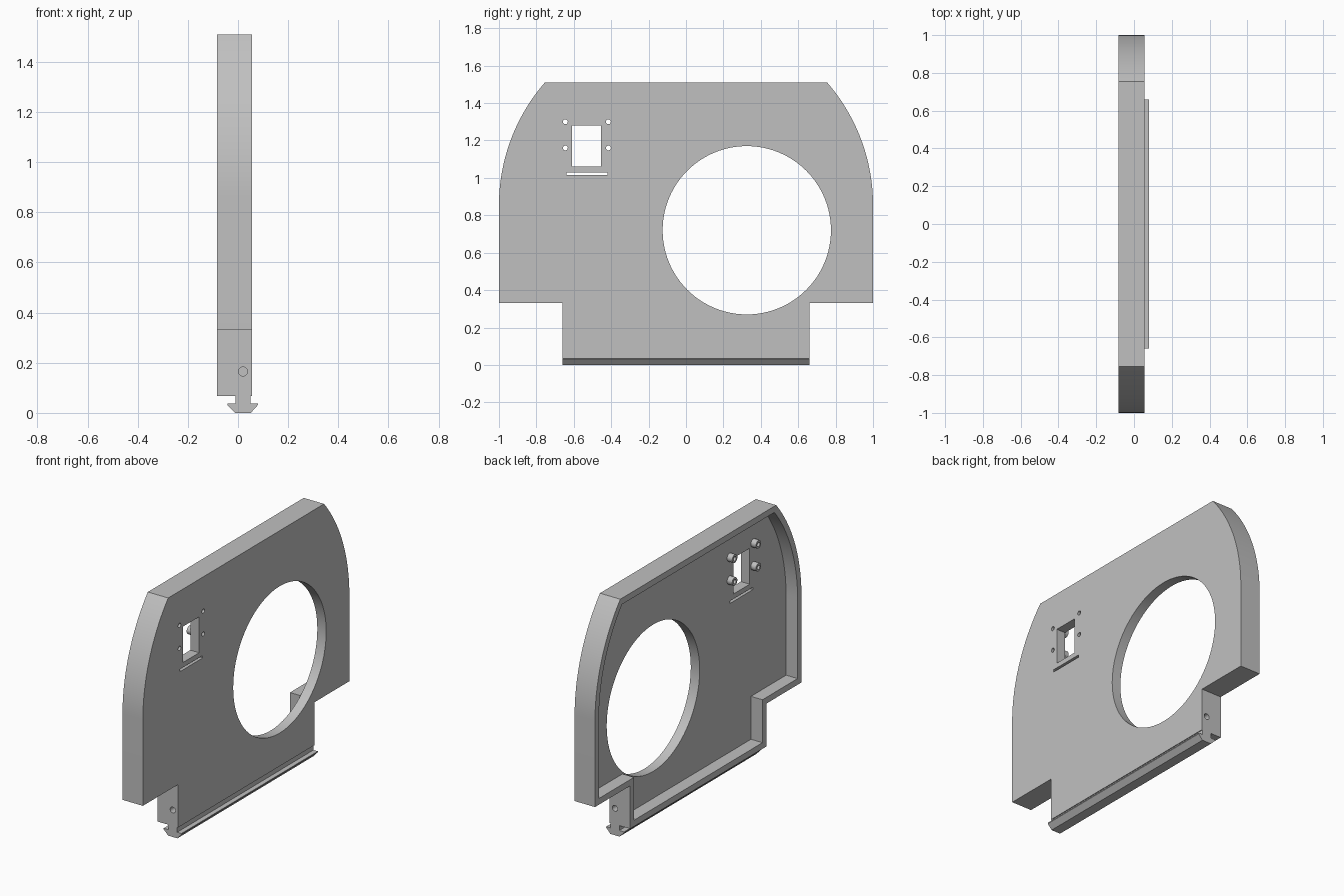
import bpy, bmesh, math

if "Cube" in bpy.data.objects:
    bpy.data.objects.remove(bpy.data.objects["Cube"], do_unlink=True)

grey = bpy.data.materials.new("plain_grey")
grey.use_nodes = True
grey.diffuse_color = (0.53, 0.53, 0.53, 1)
grey.node_tree.nodes["Principled BSDF"].inputs["Base Color"].default_value = grey.diffuse_color

BACK, WEB, FACE = -0.083, -0.005, 0.055   # open rim, panel inside, panel outside
RIM = 0.038


def prism(name, points, start, end, axis="x"):
    """Extrude a (y, z) profile along x, or an (x, z) profile along y."""
    bm = bmesh.new()
    loops = []
    for d in (start, end):
        loops.append([bm.verts.new((d, u, v) if axis == "x" else (u, d, v)) for u, v in points])
    bm.faces.new(loops[0])
    bm.faces.new(loops[1])
    n = len(points)
    for i in range(n):
        j = (i + 1) % n
        bm.faces.new((loops[0][i], loops[0][j], loops[1][j], loops[1][i]))
    bmesh.ops.recalc_face_normals(bm, faces=bm.faces)
    mesh = bpy.data.meshes.new(name)
    bm.to_mesh(mesh)
    bm.free()
    mesh.materials.append(grey)
    obj = bpy.data.objects.new(name, mesh)
    bpy.context.collection.objects.link(obj)
    return obj


def circle(u, v, r, n):
    return [(u + r * math.cos(math.tau * i / n), v + r * math.sin(math.tau * i / n)) for i in range(n)]


def rect(u0, u1, v0, v1):
    return [(u0, v0), (u1, v0), (u1, v1), (u0, v1)]


def outline(inset):
    """Panel outline with rounded shoulders and a narrower foot."""
    radius, centre, top = 1 - inset, 0.854, 1.51 - inset
    sweep = math.asin((top - centre) / radius)
    foot, shelf = 0.66 - inset, 0.33 + inset
    half = [(foot, 0.067 + inset), (foot, shelf), (radius, shelf)]
    half += [(radius * math.cos(sweep * i / 28), centre + radius * math.sin(sweep * i / 28))
             for i in range(29)]
    return half + [(-y, z) for y, z in reversed(half)]


def cut(target, cutter):
    mod = target.modifiers.new("cut", "BOOLEAN")
    mod.operation = "DIFFERENCE"
    mod.solver = "EXACT"
    mod.object = cutter
    cutter.hide_render = True
    select(target)
    bpy.ops.object.modifier_apply(modifier=mod.name)
    bpy.data.objects.remove(cutter, do_unlink=True)


def select(obj):
    bpy.ops.object.select_all(action="DESELECT")
    obj.select_set(True)
    bpy.context.view_layer.objects.active = obj


# Panel with a raised rim around the open side
panel = prism("panel", outline(0), BACK, FACE)
cut(panel, prism("recess", outline(RIM), BACK - 0.1, WEB))

# Large round opening, rectangular window and slot below it
cut(panel, prism("round_opening", circle(0.325, 0.72, 0.45, 96), WEB - 0.03, 0.2))
cut(panel, prism("window", rect(-0.61, -0.455, 1.06, 1.28), WEB - 0.03, 0.2))
cut(panel, prism("slot", rect(-0.64, -0.42, 1.015, 1.03), WEB - 0.03, 0.2))

# Blind holes in both ends of the foot
for side in (-1, 1):
    cut(panel, prism("end_hole", circle(0.02, 0.165, 0.018, 24), side * 0.56, side * 0.8, "y"))

# Screw holes with standoffs around the window
parts = [panel]
for y in (-0.645, -0.415):
    for z in (1.16, 1.30):
        standoff = prism("standoff", circle(y, z, 0.025, 24), WEB - 0.035, WEB)
        cut(standoff, prism("screw_hole", circle(y, z, 0.013, 20), -0.2, 0.2))
        cut(panel, prism("screw_hole", circle(y, z, 0.013, 20), -0.2, 0.2))
        parts.append(standoff)

# Mounting rail with an arrow-shaped section under the foot
rail = [(-0.01, 0.067), (-0.01, 0.037), (-0.042, 0.037), (-0.042, 0.031), (-0.011, 0),
        (0.051, 0), (0.079, 0.031), (0.079, 0.037), (0.05, 0.037), (0.05, 0.067)]
parts.append(prism("mounting_rail", rail, -0.66, 0.66, "y"))

for part in parts:
    select(part)
    bpy.ops.object.shade_smooth_by_angle(angle=math.radians(25))
